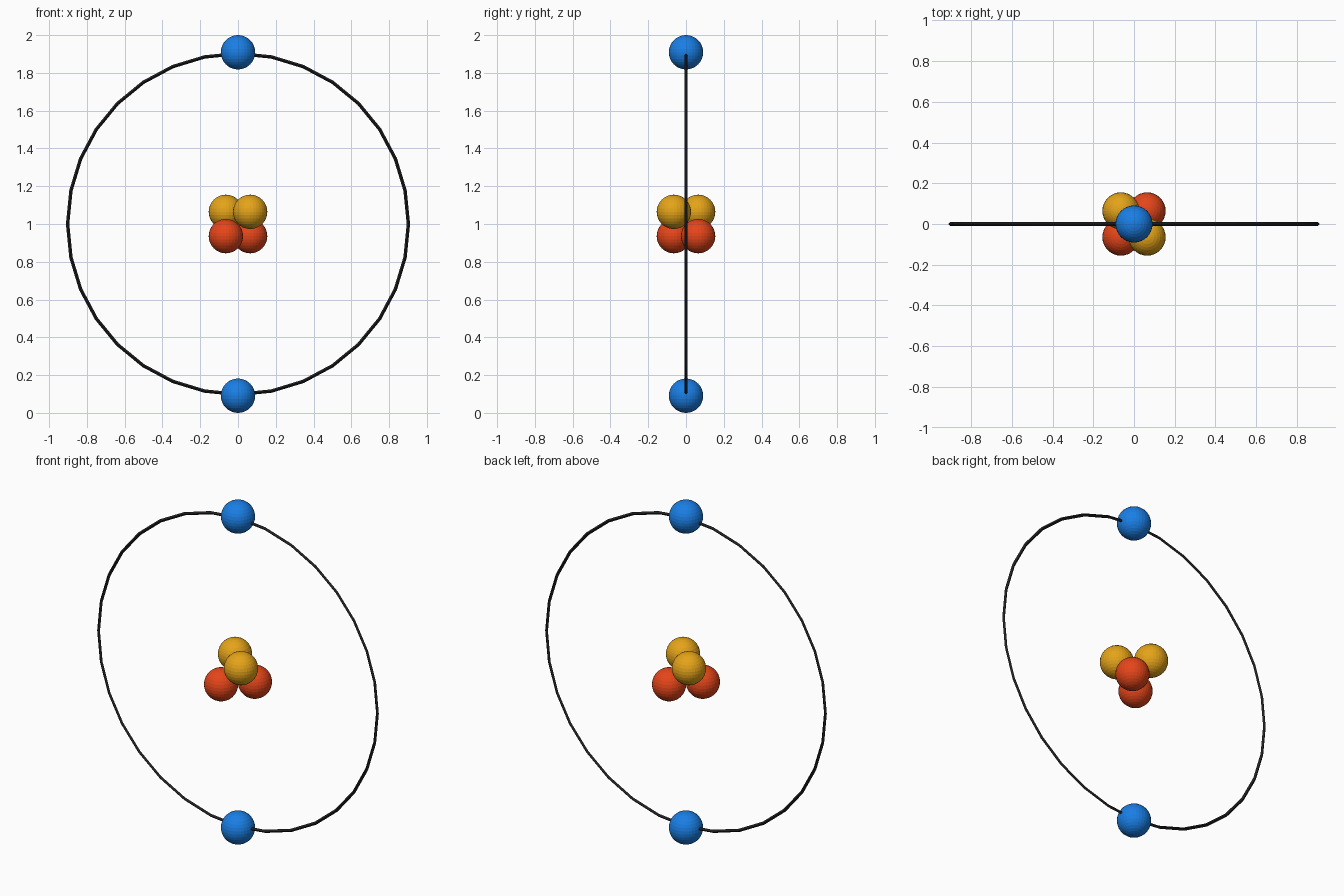
import bpy
from math import pi, sqrt

if "Cube" in bpy.data.objects:
    bpy.data.objects.remove(bpy.data.objects["Cube"])

R = 1 / 11                 # particle radius
ORBIT = 10 * R             # electron distance from the centre
D = R / sqrt(2)            # half edge of the cube holding the touching tetrahedron


def material(name, color):
    mat = bpy.data.materials.new(name)
    mat.diffuse_color = (*color, 1)
    mat.use_nodes = True
    mat.node_tree.nodes["Principled BSDF"].inputs["Base Color"].default_value = mat.diffuse_color
    return mat


BLUE = material("blue", (0.01, 0.21, 0.78))
RED = material("red", (0.78, 0.06, 0.01))
YELLOW = material("yellow", (0.78, 0.37, 0.01))
BLACK = material("black", (0.015, 0.015, 0.015))


def ball(name, loc, mat):
    bpy.ops.mesh.primitive_uv_sphere_add(segments=32, ring_count=16, radius=R, location=loc)
    obj = bpy.context.object
    obj.name = name
    obj.data.materials.append(mat)


# nucleus: two yellow balls above two red ones, crossed
for i, s in enumerate((1, -1), 1):
    ball(f"neutron_{i}", (s * D, -s * D, 1 + D), YELLOW)
    ball(f"proton_{i}", (s * D, s * D, 1 - D), RED)
    # electrons at the top and bottom of the orbit
    ball(f"electron_{i}", (0, 0, 1 + s * ORBIT), BLUE)

# thin upright orbit wire with a four-sided section
bpy.ops.mesh.primitive_torus_add(major_segments=32, minor_segments=4, major_radius=0.902,
                                 minor_radius=0.009, location=(0, 0, 1), rotation=(pi / 2, 0, 0))
orbit = bpy.context.object
orbit.name = "orbit_ring"
orbit.data.materials.append(BLACK)
